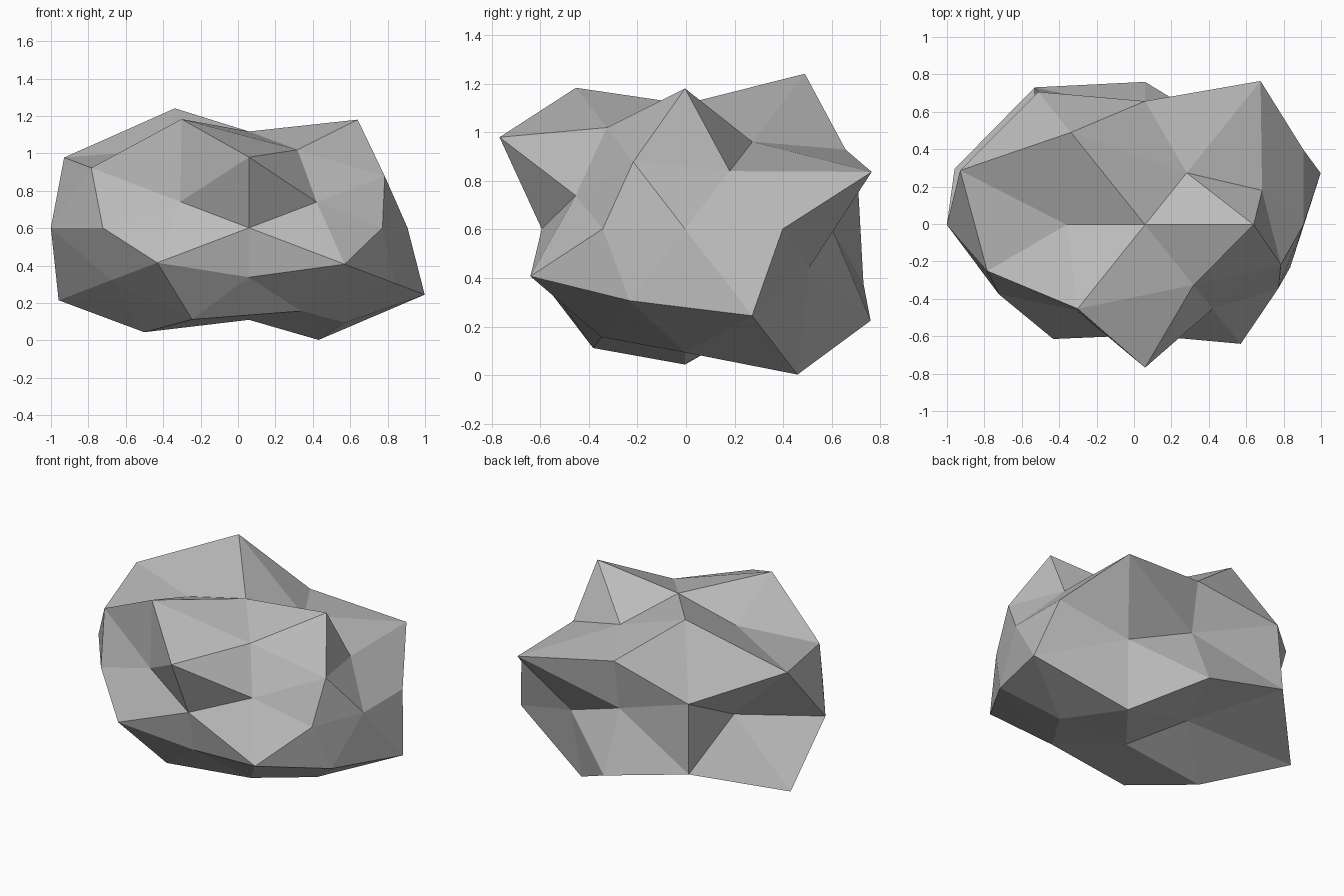
import bpy, bmesh
from mathutils import Vector

if "Cube" in bpy.data.objects:
    bpy.data.objects.remove(bpy.data.objects["Cube"])

# Rock: a once-divided icosahedron, squashed, each corner pushed in or out
CENTRE = Vector((0.059, -0.004, 0.602))
SCALE = Vector((1.3, 1.0, 0.8))

# Push distances per direction family; signs run + then -, last axis fastest
FAMILIES = [
    ((1, 0, 0), [0.652, 0.815]),
    ((0, 1, 0), [0.605, 0.59]),
    ((0, 0, 1), [0.644, 0.615]),
    ((0.5257, 0, 0.8507), [0.85, 0.747, 0.613, 0.82]),
    ((0, 0.8507, 0.5257), [0.777, 0.898, 0.898, 0.628]),
    ((0.8507, 0.5257, 0), [0.765, 0.645, 0.545, 0.707]),
    ((0.309, 0.5, 0.809), [0.555, 0.926, 0.645, 0.688, 0.987, 0.575, 0.898, 0.757]),
    ((0.5, 0.809, 0.309), [0.95, 0.634, 0.556, 0.787, 0.878, 0.908, 0.565, 0.755]),
    ((0.809, 0.309, 0.5), [0.595, 0.893, 0.69, 0.738, 0.94, 0.968, 0.802, 0.70]),
]


def signed(d):
    """All sign variations of a direction."""
    opts = [(c, -c) if c else (0,) for c in d]
    return [Vector((x, y, z)) for x in opts[0] for y in opts[1] for z in opts[2]]


bm = bmesh.new()
corners = []
for direction, pushes in FAMILIES:
    for d, r in zip(signed(direction), pushes):
        corners.append((bm.verts.new(d.normalized()), r))

# Skin the even ball first, then push the corners
bmesh.ops.convex_hull(bm, input=list(bm.verts))
for v, r in corners:
    v.co = CENTRE + v.co * SCALE * r
bmesh.ops.recalc_face_normals(bm, faces=list(bm.faces))

mesh = bpy.data.meshes.new("rock")
bm.to_mesh(mesh)
bm.free()
rock = bpy.data.objects.new("rock", mesh)
bpy.context.collection.objects.link(rock)

# Stone colour
stone = bpy.data.materials.new("grey_stone")
stone.diffuse_color = (0.5, 0.5, 0.5, 1)
stone.use_nodes = True
stone.node_tree.nodes["Principled BSDF"].inputs["Base Color"].default_value = stone.diffuse_color
mesh.materials.append(stone)
